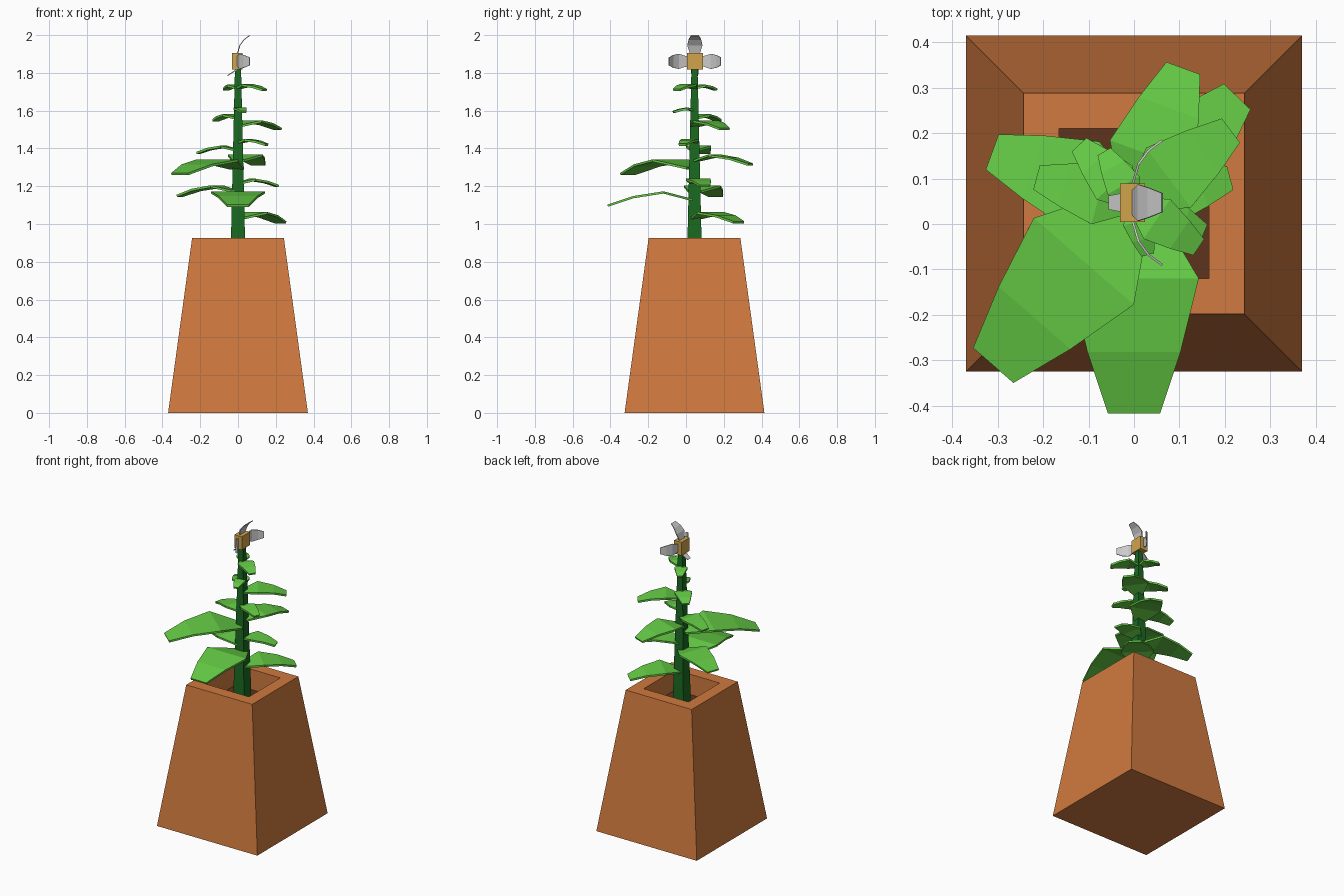
import bpy, math
from mathutils import Vector

if "Cube" in bpy.data.objects:
    bpy.data.objects.remove(bpy.data.objects["Cube"])

CY = 0.045  # plant axis in y


def material(name, rgb):
    m = bpy.data.materials.new(name)
    m.diffuse_color = (*rgb, 1)
    m.use_nodes = True
    m.node_tree.nodes["Principled BSDF"].inputs["Base Color"].default_value = m.diffuse_color
    return m


POT = material("terracotta", (0.63, 0.195, 0.05))
SOIL = material("soil", (0.11, 0.033, 0.012))
STEM = material("stem_green", (0.01, 0.14, 0.015))
LEAF = material("leaf_green", (0.13, 0.6, 0.06))
GOLD = material("gold", (0.63, 0.37, 0.07))


def mesh_object(name, verts, faces, mat=None):
    me = bpy.data.meshes.new(name)
    me.from_pydata(verts, [], faces)
    ob = bpy.data.objects.new(name, me)
    bpy.context.collection.objects.link(ob)
    if mat:
        me.materials.append(mat)
    return ob


def square_loft(name, rings, mat, cap_end=True):
    """Stack of square rings given as (half width, z)."""
    verts = [(sx * h, CY + sy * h, z) for h, z in rings
             for sx, sy in ((-1, -1), (1, -1), (1, 1), (-1, 1))]
    faces = [(3, 2, 1, 0)]
    for r in range(len(rings) - 1):
        for i in range(4):
            a, b = r * 4 + i, r * 4 + (i + 1) % 4
            faces.append((a, b, b + 4, a + 4))
    if cap_end:
        n = len(verts)
        faces.append((n - 4, n - 3, n - 2, n - 1))
    return mesh_object(name, verts, faces, mat)


def strip(name, points, side, widths, thickness, mat=None):
    """Thin blade: a path of points widened along the side vector."""
    verts = []
    for p, w in zip(points, widths):
        verts += [p - side * w / 2, p + side * w / 2]
    faces = [(2 * i, 2 * i + 2, 2 * i + 3, 2 * i + 1) for i in range(len(points) - 1)]
    ob = mesh_object(name, verts, faces, mat)
    mod = ob.modifiers.new("thickness", "SOLIDIFY")
    mod.thickness = thickness
    mod.offset = 0
    return ob


# Pot with flat rim and recess, soil at the bottom of the recess
pot = square_loft("pot", [(0.37, 0), (0.243, 0.925), (0.165, 0.925), (0.165, 0.79)], POT)
pot.data.materials.append(SOIL)
pot.data.polygons[len(pot.data.polygons) - 1].material_index = 1

# Tapered stem
square_loft("stem", [(0.039, 0.79), (0.037, 0.93), (0.016, 1.83)], STEM)

# Arched leaves: angle in degrees, base height, length
LEAVES = [(46, 1.03, 0.325), (270, 1.127, 0.46), (160, 1.17, 0.33), (15, 1.215, 0.217),
          (229, 1.295, 0.47), (70, 1.335, 0.315), (165, 1.39, 0.22), (-23, 1.43, 0.165),
          (37, 1.52, 0.265), (133, 1.56, 0.175), (-75, 1.6, 0.115), (-34, 1.72, 0.17),
          (120, 1.72, 0.13)]
for i, (angle, z, length) in enumerate(LEAVES):
    a, s = math.radians(angle), length / 0.46
    out = Vector((math.cos(a), math.sin(a), 0))
    side = Vector((-out.y, out.x, 0))
    root = Vector((0, CY, z))
    path = [root + out * d * s + Vector((0, 0, h * s))
            for d, h in ((0.01, 0), (0.165, 0.04), (0.325, 0.015), (0.46, -0.03))]
    strip(f"leaf_{i + 1}", path, side, [w * s for w in (0.1, 0.285, 0.205, 0.115)], 0.012, LEAF)

# Flower centre
bpy.ops.mesh.primitive_cube_add(size=1, location=(-0.003, 0.047, 1.861))
heart = bpy.context.object
heart.name = "flower_centre"
heart.scale = (0.055, 0.085, 0.088)
heart.data.materials.append(GOLD)

# Petals bending forward: up, back and front
for name, d in (("petal_top", (0, 0, 1)), ("petal_back", (0, 1, 0)), ("petal_front", (0, -1, 0))):
    d = Vector(d)
    c = Vector((0, 0.047, 1.861))
    path = [c + d * r + Vector((x, 0, 0))
            for r, x in ((0.038, -0.004), (0.085, 0.01), (0.115, 0.032), (0.137, 0.062))]
    strip(name, path, Vector((1, 0, 0)).cross(d), (0.05, 0.08, 0.066, 0.042), 0.005)

# Small lower petal drooping behind the stem
path = [Vector((x, 0.047, z)) for x, z in ((-0.005, 1.82), (-0.03, 1.802), (-0.055, 1.785))]
strip("petal_bottom", path, Vector((0, 1, 0)), (0.04, 0.04, 0.03), 0.005)
